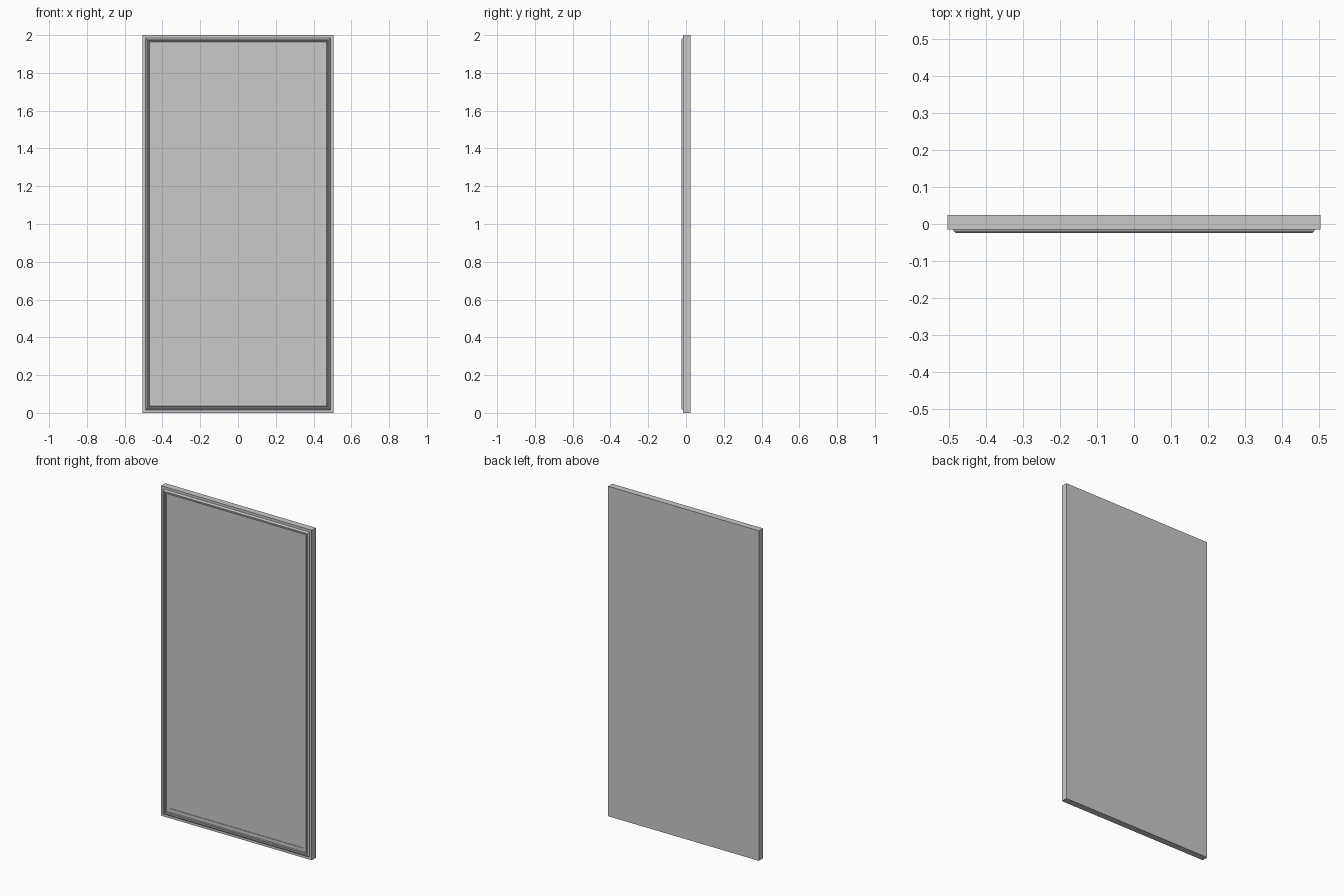
import bpy
import bmesh

old = bpy.data.objects.get("Cube")
if old:
    bpy.data.objects.remove(old, do_unlink=True)

HALF_W, HEIGHT = 0.505, 2.0
BACK, FACE = 0.024, -0.015


def material(name, level):
    mat = bpy.data.materials.new(name)
    mat.use_nodes = True
    colour = (level, level, level, 1)
    mat.diffuse_color = colour
    mat.node_tree.nodes["Principled BSDF"].inputs["Base Color"].default_value = colour
    return mat


def add_object(name, bm, mat):
    bmesh.ops.recalc_face_normals(bm, faces=bm.faces)
    mesh = bpy.data.meshes.new(name)
    bm.to_mesh(mesh)
    bm.free()
    mesh.materials.append(mat)
    obj = bpy.data.objects.new(name, mesh)
    bpy.context.collection.objects.link(obj)
    return obj


def ring(bm, inset, y):
    """Rectangle of vertices, inset evenly from the panel's outline."""
    x = HALF_W - inset
    return [bm.verts.new(p) for p in ((-x, y, inset), (x, y, inset),
                                      (x, y, HEIGHT - inset), (-x, y, HEIGHT - inset))]


def sweep(name, profile, mat, closed=False, caps=False):
    """Carry an (inset, depth) profile round the rectangle with mitred corners."""
    bm = bmesh.new()
    rings = [ring(bm, *p) for p in profile]
    pairs = list(zip(rings, rings[1:]))
    if closed:
        pairs.append((rings[-1], rings[0]))
    for a, b in pairs:
        for i in range(4):
            j = (i + 1) % 4
            bm.faces.new((a[i], a[j], b[j], b[i]))
    if caps:
        bm.faces.new(rings[0])
        bm.faces.new(rings[-1])
    return add_object(name, bm, mat)


panel_grey = material("panel grey", 0.588)

# Flat slab with a shallow step around its inner field
sweep("door_panel", [(0, BACK), (0, FACE), (0.058, FACE), (0.058, FACE + 0.003)],
      panel_grey, caps=True)

# Raised seal with sloped sides and a groove between two lips
sweep("door_seal", [(0.015, FACE + 0.001), (0.017, FACE - 0.004), (0.023, -0.024),
                    (0.026, -0.024), (0.028, -0.019), (0.031, -0.019),
                    (0.033, -0.022), (0.035, -0.022), (0.037, FACE + 0.001)],
      panel_grey, closed=True)
